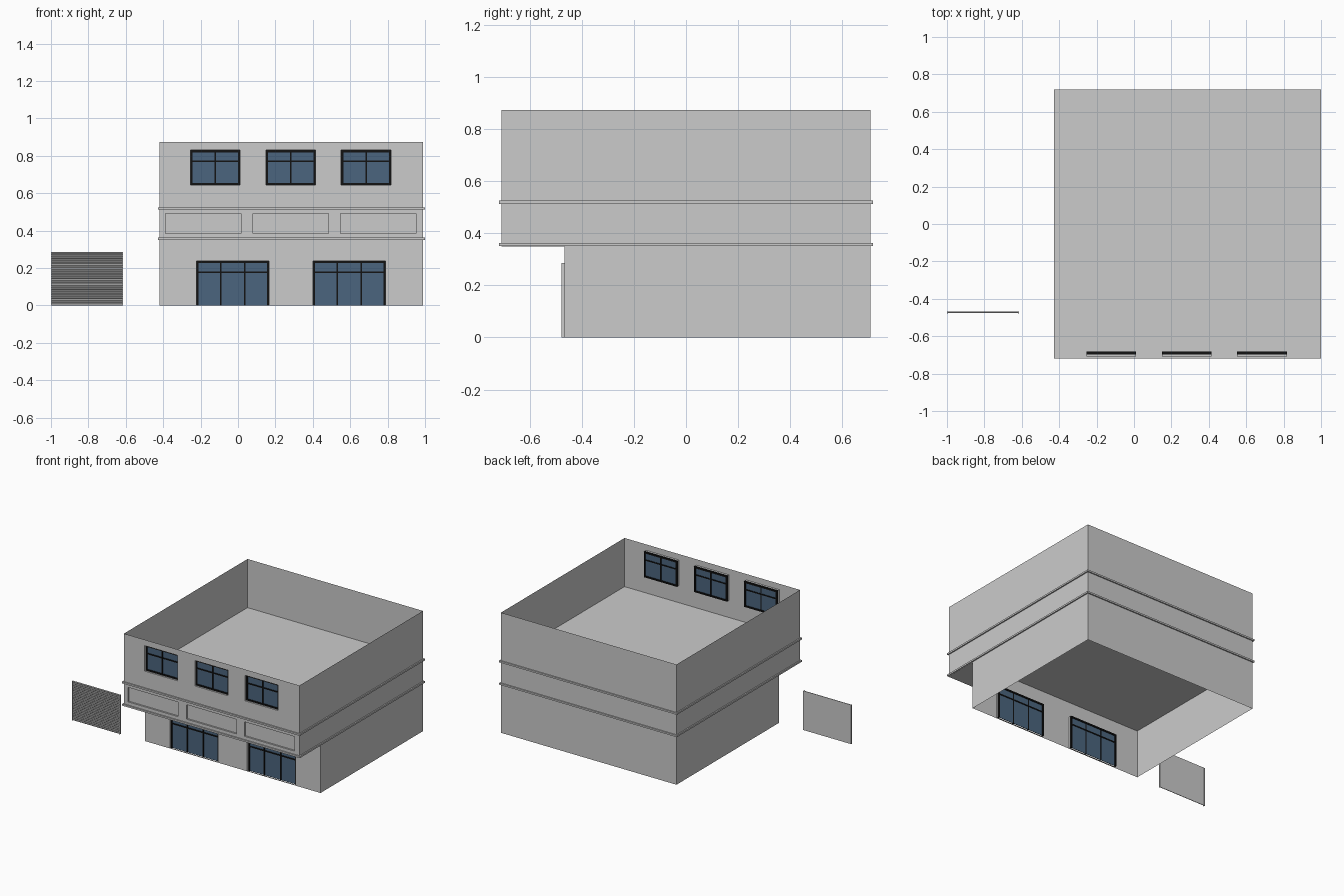
import bpy, bmesh

if "Cube" in bpy.data.objects:
    bpy.data.objects.remove(bpy.data.objects["Cube"])

X0, X1, Y0, Y1 = -0.42, 0.99, -0.709, 0.709   # upper storey outline
YS = -0.467                                   # recessed shop front
ZS, ZF, ZT = 0.35, 0.52, 0.873                # overhang, floor, parapet top


def material(name, rgb):
    m = bpy.data.materials.new(name)
    m.diffuse_color = (*rgb, 1)
    m.use_nodes = True
    m.node_tree.nodes["Principled BSDF"].inputs["Base Color"].default_value = m.diffuse_color
    return m


BLACK = material("frame_black", (0.006, 0.006, 0.006))
GLASS = material("glass_blue", (0.07, 0.13, 0.21))


def finish(name, bm, mat=None):
    bmesh.ops.remove_doubles(bm, verts=bm.verts, dist=1e-5)
    me = bpy.data.meshes.new(name)
    bm.to_mesh(me)
    bm.free()
    ob = bpy.data.objects.new(name, me)
    bpy.context.collection.objects.link(ob)
    if mat:
        me.materials.append(mat)
    return ob


def quad(bm, *pts):
    bm.faces.new([bm.verts.new(p) for p in pts])


def box(bm, x0, x1, y0, y1, z0, z1):
    v = bmesh.ops.create_cube(bm, size=1)["verts"]
    bmesh.ops.scale(bm, vec=(x1 - x0, y1 - y0, z1 - z0), verts=v)
    bmesh.ops.translate(bm, vec=((x0 + x1) / 2, (y0 + y1) / 2, (z0 + z1) / 2), verts=v)


def front_wall(name, y, z0, z1, openings, depth, backed=False):
    """Sheet wall facing -y with rectangular openings and their reveals."""
    bm = bmesh.new()
    xs = sorted({X0, X1, *(v for o in openings for v in o[:2])})
    zs = sorted({z0, z1, *(v for o in openings for v in o[2:])})
    for a, b in zip(xs, xs[1:]):
        for c, d in zip(zs, zs[1:]):
            mx, mz = (a + b) / 2, (c + d) / 2
            if not any(o[0] < mx < o[1] and o[2] < mz < o[3] for o in openings):
                quad(bm, (a, y, c), (b, y, c), (b, y, d), (a, y, d))
    yb = y + depth
    for a, b, c, d in openings:
        loop = [(a, c), (b, c), (b, d), (a, d)]
        for (px, pz), (qx, qz) in zip(loop, loop[1:] + loop[:1]):
            quad(bm, (px, y, pz), (px, yb, pz), (qx, yb, qz), (qx, y, qz))
        if backed:
            quad(bm, (a, yb, c), (b, yb, c), (b, yb, d), (a, yb, d))
    finish(name, bm)


def side_walls(name, yf, z0, z1):
    """Right, back and left sheet walls."""
    bm = bmesh.new()
    path = [(X1, yf), (X1, Y1), (X0, Y1), (X0, yf)]
    for p, q in zip(path, path[1:]):
        quad(bm, (*p, z0), (*q, z0), (*q, z1), (*p, z1))
    finish(name, bm)


def plate(name, z, up):
    bm = bmesh.new()
    pts = [(X0, Y0, z), (X1, Y0, z), (X1, Y1, z), (X0, Y1, z)]
    quad(bm, *(pts if up else pts[::-1]))
    finish(name, bm)


def band(name, z0, z1, out=0.009):
    """Moulding strip running round the upper storey."""
    bm = bmesh.new()
    def loop(o, z):
        return [(X0 - o, Y0 - o, z), (X1 + o, Y0 - o, z), (X1 + o, Y1 + o, z), (X0 - o, Y1 + o, z)]
    rings = [loop(0, z0), loop(out, z0), loop(out, z1), loop(0, z1)]
    for lo, hi in zip(rings, rings[1:]):
        for i in range(4):
            j = (i + 1) % 4
            quad(bm, lo[i], lo[j], hi[j], hi[i])
    finish(name, bm)


def window(name, opening, y, columns, transom, sill=True):
    """Black frame with mullions and a transom, plus the glass sheet."""
    a, b, c, d = opening
    w, ya, yb = 0.011, y + 0.012, y + 0.026
    bm = bmesh.new()
    box(bm, a, a + w, ya, yb, c, d)
    box(bm, b - w, b, ya, yb, c, d)
    box(bm, a + w, b - w, ya, yb, d - w, d)
    if sill:
        box(bm, a + w, b - w, ya, yb, c, c + w)
    box(bm, a + w, b - w, ya, yb - 0.002, transom - 0.004, transom + 0.004)
    for i in range(1, columns):
        x = a + (b - a) * i / columns
        box(bm, x - 0.004, x + 0.004, ya - 0.001, yb - 0.003, c, d - w)
    finish(name + "_frame", bm, BLACK)
    bm = bmesh.new()
    box(bm, a + w / 2, b - w / 2, y + 0.017, y + 0.020, c, d - w / 2)
    finish(name + "_glass", bm, GLASS)


# Openings: x0, x1, z0, z1
upper = [(x, x + 0.265, 0.645, 0.83) for x in (-0.253, 0.15, 0.552)]
shop = [(x, x + 0.387, 0.0, 0.238) for x in (-0.221, 0.401)]
panels = [(x, x + 0.402, 0.386, 0.491) for x in (-0.387, 0.081, 0.549)]

# Building shell
front_wall("shop_front_wall", YS, 0, ZS, shop, 0.012)
front_wall("sign_panel_wall", Y0, ZS, ZF, panels, 0.012, backed=True)
front_wall("upper_front_wall", Y0, ZF, ZT, upper, 0.012)
side_walls("ground_side_walls", YS, 0, ZS)
side_walls("upper_side_walls", Y0, ZS, ZT)
plate("overhang_ceiling", ZS, False)
plate("upper_floor", ZF, True)
band("lower_band", 0.351, 0.363)
band("upper_band", 0.513, 0.525)

# Windows
for i, o in enumerate(upper):
    window(f"upper_window_{i + 1}", o, Y0, 2, 0.77)
for i, o in enumerate(shop):
    window(f"shop_window_{i + 1}", o, YS, 3, 0.178, sill=False)

# Separate roller shutter: ridged slats on a flat back, with side guides
SX0, SX1, SH, N = -1.0, -0.615, 0.285, 24
bm = bmesh.new()
yb, p = -0.468, SH / N
profile = [(yb, 0)]
for i in range(N):
    profile += [(yb - 0.004, i * p), (yb - 0.007, (i + 0.3) * p), (yb - 0.007, (i + 0.8) * p)]
profile += [(yb - 0.004, SH), (yb, SH)]
for (ya, za), (yc, zc) in zip(profile, profile[1:]):
    quad(bm, (SX0, ya, za), (SX1, ya, za), (SX1, yc, zc), (SX0, yc, zc))
quad(bm, (SX0, yb, SH), (SX1, yb, SH), (SX1, yb, 0), (SX0, yb, 0))
finish("roller_shutter", bm)
bm = bmesh.new()
for x in (SX0, SX1 - 0.006):
    box(bm, x, x + 0.006, -0.478, -0.467, 0, SH)
finish("shutter_guides", bm)
